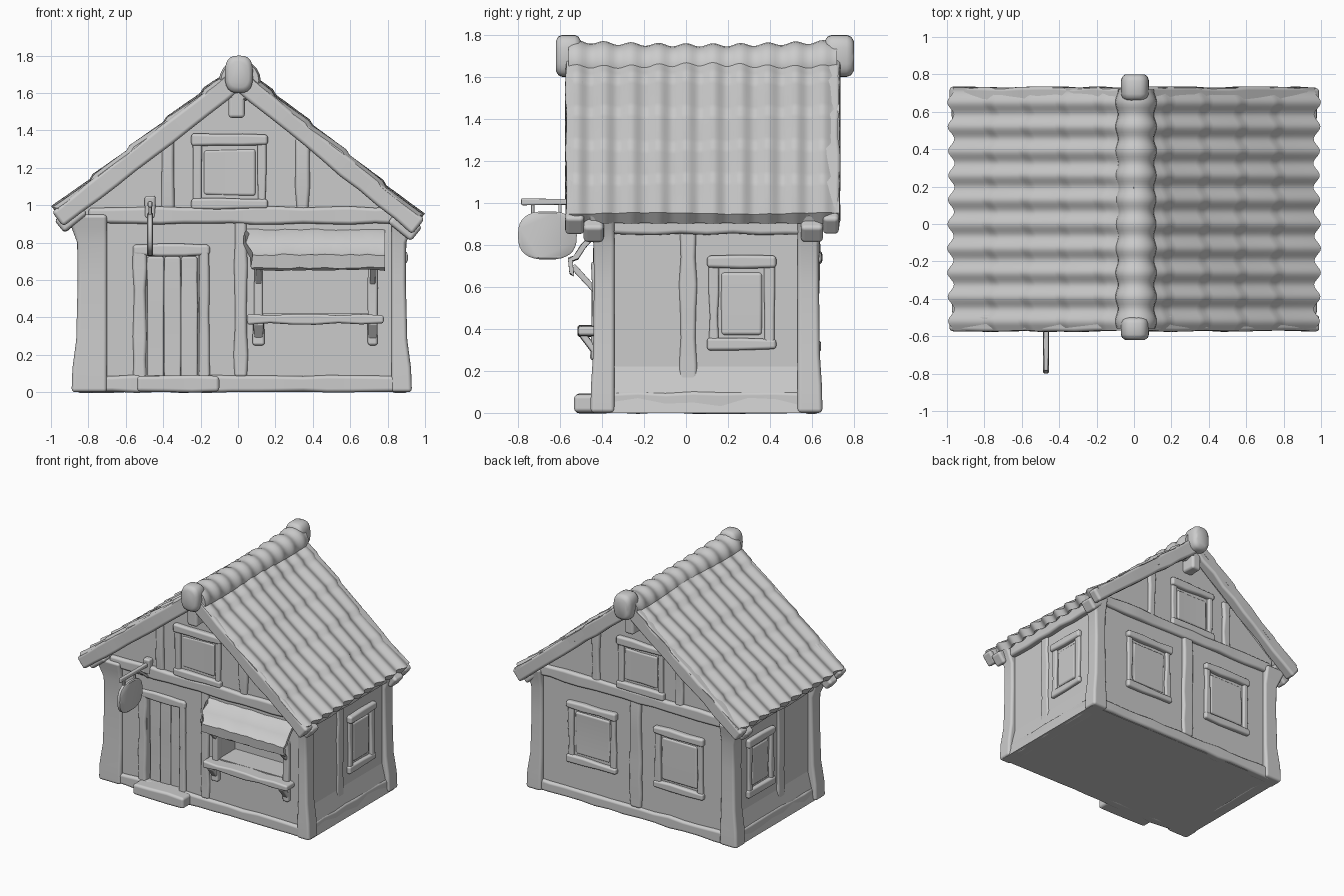
import bpy, bmesh, math, random
from mathutils import Vector

if "Cube" in bpy.data.objects:
    bpy.data.objects.remove(bpy.data.objects["Cube"])

random.seed(4)
FRONT, BACK, LEFT, RIGHT = -0.42, 0.61, -0.82, 0.87


def finish(o, bevel):
    if bevel:
        m = o.modifiers.new("round", 'BEVEL')
        m.width, m.segments, m.harden_normals = bevel, 3, True
        m.limit_method, m.angle_limit = 'ANGLE', math.radians(40)
        o.data.shade_smooth()
    else:
        bpy.ops.object.select_all(action='DESELECT')
        o.select_set(True)
        bpy.context.view_layer.objects.active = o
        bpy.ops.object.shade_smooth_by_angle(angle=math.radians(40))


def loft(name, rings, bevel=0.0):
    bm = bmesh.new()
    vs = [[bm.verts.new(p) for p in r] for r in rings]
    n = len(rings[0])
    for a, b in zip(vs, vs[1:]):
        for i in range(n):
            j = (i + 1) % n
            bm.faces.new((a[i], a[j], b[j], b[i]))
    bm.faces.new(vs[0][::-1])
    bm.faces.new(vs[-1])
    bmesh.ops.recalc_face_normals(bm, faces=bm.faces)
    me = bpy.data.meshes.new(name)
    bm.to_mesh(me)
    bm.free()
    o = bpy.data.objects.new(name, me)
    bpy.context.collection.objects.link(o)
    finish(o, bevel)
    return o


def beam(name, p0, p1, w, d, side, wob=0.005, bevel=None):
    # hand-hewn beam: w across the side vector, d across the remaining axis
    p0, p1, s = Vector(p0), Vector(p1), Vector(side)
    ax = p1 - p0
    t = ax.cross(s).normalized()
    n = max(1, int(ax.length / 0.12))
    wob = min(wob, w * 0.1, d * 0.1)
    rings = []
    for i in range(n + 1):
        c = p0 + ax * i / n
        a, b = w / 2 + random.uniform(-wob, wob), d / 2 + random.uniform(-wob, wob)
        rings.append([c + s * u * a + t * v * b for u, v in ((-1, -1), (1, -1), (1, 1), (-1, 1))])
    return loft(name, rings, bevel or min(0.02, 0.28 * min(w, d)))


def block(name, x0, x1, y0, y1, z0, z1, wob=0.005):
    lo, hi = (x0, y0, z0), (x1, y1, z1)
    size = [b - a for a, b in zip(lo, hi)]
    k = size.index(max(size))
    p0 = [(a + b) / 2 for a, b in zip(lo, hi)]
    p1 = list(p0)
    p0[k], p1[k] = lo[k], hi[k]
    j, m = (k + 1) % 3, (k + 2) % 3
    side = [0, 0, 0]
    side[j] = 1
    return beam(name, p0, p1, size[j], size[m], side, wob)


def on_wall(name, wall, u0, u1, z0, z1, out, depth=0.05):
    # block fixed to one of the four walls, standing out by `out`
    if wall == 'front':
        return block(name, u0, u1, FRONT - out, FRONT + depth, z0, z1)
    if wall == 'back':
        return block(name, u0, u1, BACK - depth, BACK + out, z0, z1)
    if wall == 'left':
        return block(name, LEFT - out, LEFT + depth, u0, u1, z0, z1)
    return block(name, RIGHT - depth, RIGHT + out, u0, u1, z0, z1)


def window(wall, u0, u1, z0, z1):
    n, f = wall + "_window", 0.045
    on_wall(n + "_jamb_a", wall, u0, u0 + f, z0, z1, 0.02)
    on_wall(n + "_jamb_b", wall, u1 - f, u1, z0, z1, 0.02)
    on_wall(n + "_lintel", wall, u0 - 0.01, u1 + 0.01, z1 - 0.03, z1 + 0.03, 0.035)
    on_wall(n + "_sill", wall, u0 - 0.01, u1 + 0.01, z0 - 0.03, z0 + 0.025, 0.03)
    on_wall(n + "_shutter", wall, u0 + f + 0.01, u1 - f - 0.01, z0 + 0.04, z1 - 0.05, 0.008)


# House body with recesses for door and shop window
outline = [(-0.87, 0), (0.92, 0), (0.9, 0.1), (RIGHT, 0.22), (RIGHT, 0.99), (0, 1.69),
           (LEFT, 1.03), (LEFT, 0.22), (-0.85, 0.1)]
body = loft("house_body", [[(x, y, z) for x, z in outline] for y in (FRONT, BACK)])
body.data.shade_flat()
for nm, x0, x1, depth, z0, z1 in (("door_cutter", -0.49, -0.21, 0.04, 0.07, 0.73),
                                  ("shop_cutter", 0.13, 0.70, 0.2, 0.42, 0.68)):
    c = loft(nm, [[(x0, y, z0), (x1, y, z0), (x1, y, z1), (x0, y, z1)]
                  for y in (FRONT - 0.2, FRONT + depth)])
    c.data.shade_flat()
    c.hide_render = True
    c.hide_viewport = True
    m = body.modifiers.new(nm, 'BOOLEAN')
    m.object, m.operation, m.solver = c, 'DIFFERENCE', 'EXACT'

# Corner posts, flared at foot and head
levels = [(0, 0.0), (0.13, 0.005), (0.28, 0.025), (0.6, 0.033), (0.8, 0.03), (0.88, 0.0), (0.95, -0.03)]
for nm, xo, xi, yo, yi in (("front_left", -0.89, -0.70, -0.455, -0.33),
                           ("front_right", 0.93, 0.82, -0.455, -0.34),
                           ("back_left", -0.89, -0.74, 0.65, 0.53),
                           ("back_right", 0.93, 0.80, 0.65, 0.53)):
    sx, sy = (1 if xo > 0 else -1), (1 if yo > 0 else -1)
    loft(nm + "_corner_post",
         [[(xo - sx * t, yo - sy * t * 0.5, z), (xi, yo - sy * t * 0.5, z), (xi, yi, z), (xo - sx * t, yi, z)]
          for z, t in levels], 0.02)

# Horizontal timbers
for wall in ('front', 'back'):
    on_wall(wall + "_cross_beam", wall, -0.8, 0.86, 0.9, 0.99, 0.03)
    on_wall(wall + "_base_beam", wall, -0.8, 0.86, 0.0, 0.09, 0.025)
for wall in ('left', 'right'):
    on_wall(wall + "_wall_plate", wall, -0.4, 0.6, 0.85, 0.95, 0.045)
    on_wall(wall + "_base_beam", wall, -0.36, 0.56, 0.0, 0.1, 0.04)
    on_wall(wall + "_middle_post", wall, -0.03, 0.05, 0.1, 0.87, 0.015)
    window(wall, 0.11, 0.42, 0.33, 0.72)

# Gable framing and windows on both gables
for wall in ('front', 'back'):
    on_wall(wall + "_gable_post_a", wall, -0.41, -0.34, 0.97, 1.36, 0.02)
    on_wall(wall + "_gable_post_b", wall, 0.31, 0.38, 0.97, 1.36, 0.02)
    window(wall, -0.24, 0.15, 1.01, 1.35)
on_wall("back_middle_post", 'back', -0.05, 0.05, 0.08, 0.92, 0.025)
window('back', -0.58, -0.17, 0.32, 0.74)
window('back', 0.17, 0.58, 0.32, 0.74)

# Door
on_wall("door_post_left", 'front', -0.56, -0.49, 0.05, 0.79, 0.018)
on_wall("door_post_right", 'front', -0.21, -0.15, 0.05, 0.79, 0.018)
on_wall("door_lintel", 'front', -0.56, -0.15, 0.73, 0.79, 0.022)
on_wall("front_middle_post", 'front', -0.02, 0.05, 0.08, 0.92, 0.018)
for i in range(3):
    x = -0.485 + 0.09 * i
    block("door_plank", x, x + 0.089, FRONT + 0.022, FRONT + 0.06, 0.07, 0.725, 0.002)
block("doorstep", -0.54, -0.10, -0.53, -0.4, 0, 0.09)

# Shop counter, frame and awning
block("shop_counter", 0.05, 0.78, -0.515, -0.38, 0.365, 0.415)
for x in (0.11, 0.72):
    block("shop_jamb", x - 0.025, x + 0.025, FRONT - 0.03, FRONT + 0.04, 0.4, 0.72)
    block("counter_bracket", x - 0.03, x + 0.03, FRONT - 0.035, FRONT + 0.02, 0.25, 0.38)
    beam("counter_brace", (x, -0.43, 0.29), (x, -0.495, 0.375), 0.05, 0.035, (1, 0, 0))
    beam("awning_strut", (x, -0.43, 0.58), (x, -0.54, 0.70), 0.03, 0.025, (1, 0, 0))
line = [(-0.41, 0.875), (-0.455, 0.85), (-0.50, 0.80), (-0.535, 0.745), (-0.562, 0.735), (-0.555, 0.665)]
under = [(y + 0.022, z - 0.012) for y, z in reversed(line)]
rings = []
for i in range(17):
    ring = []
    for y, z in line + under:
        x = 0.055 + 0.73 * i / 16
        x += 0.025 * math.sin(z * 70) * (i == 0)
        ring.append((x, y, z + random.uniform(-0.004, 0.004)))
    rings.append(ring)
loft("awning", rings)

# Corrugated tile roof, two slopes
PITCH = 0.13
for nm, sx, x_end, z_end in (("left_roof", -1, 0.975, 0.985), ("right_roof", 1, 0.975, 0.945)):
    slope = Vector((sx * x_end, 0, z_end - 1.745))
    up = Vector((-slope.z * sx, 0, slope.x * sx)).normalized()
    rings = []
    for i in range(101):
        y = -0.57 + 1.3 * i / 100
        rib = math.cos(2 * math.pi * (y + 0.52) / PITCH)
        top, low = [], []
        for k in range(41):
            s = k / 40
            p = Vector((0, y, 1.745)) + slope * s * (1 + 0.01 * rib)
            step = (s * 5) % 1 if s < 1 else 1
            top.append(p + up * (0.012 * rib * min(1, s * 8) + 0.013 * (step - 0.5)
                                 + 0.005 * math.sin(9 * s + 7 * y)))
            if k % 4 == 0:
                low.append(p - up * (0.055 - 0.008 * rib))
        rings.append(top + low[::-1])
    loft(nm, rings)
    # Barge beams along the gable edges, and eave bracket ends
    for tag, y in (("front", -0.53), ("back", 0.69)):
        beam(nm + "_" + tag + "_barge_beam", (0, y, 1.672), (sx * 0.965, y, z_end - 0.06), 0.085, 0.105,
             (0, 1, 0))
    for y in (-0.44, 0.6):
        beam(nm + "_rafter_end", (sx * 0.83, y, z_end), (sx * 0.955, y, z_end - 0.1),
             0.1, 0.09, (0, 1, 0))

# Beaded ridge with end caps and projecting ridge pole
rings = []
for i in range(79):
    y = -0.56 + 1.28 * i / 78
    r = 0.104 + 0.008 * math.cos(2 * math.pi * (y + 0.52) / PITCH)
    zc = 1.648 + 0.02 * ((y - 0.08) / 0.65) ** 2
    rings.append([(0.01 + r * math.cos(a), y, zc + r * math.sin(a))
                  for a in (2 * math.pi * j / 20 for j in range(20))])
loft("ridge_tiles", rings)
for tag, y0, y1 in (("front", -0.62, -0.50), ("back", 0.66, 0.80)):
    rings = []
    for t, w in ((0, 0.7), (0.1, 0.92), (0.25, 1), (0.75, 1), (0.9, 0.92), (1, 0.7)):
        rings.append([(0.005 + 0.075 * w * math.copysign(abs(math.cos(a)) ** 0.7, math.cos(a)),
                       y0 + (y1 - y0) * t,
                       1.70 + 0.1 * w * math.copysign(abs(math.sin(a)) ** 0.7, math.sin(a)))
                      for a in (2 * math.pi * j / 24 for j in range(24))])
    loft(tag + "_ridge_cap", rings)
block("ridge_pole", -0.05, 0.035, -0.56, 0.72, 1.47, 1.6)

# Hanging sign on an iron arm
X = -0.47
block("sign_arm", X - 0.013, X + 0.013, -0.785, -0.40, 0.99, 1.02, 0.002)
block("sign_arm_plate", X - 0.025, X + 0.025, -0.46, -0.40, 0.93, 1.05)
beam("sign_arm_brace", (X, -0.43, 0.9), (X, -0.56, 1.0), 0.02, 0.02, (1, 0, 0))
for y in (-0.73, -0.60):
    block("sign_hook", X - 0.008, X + 0.008, y - 0.008, y + 0.008, 0.93, 1.0, 0.001)
rings = []
for dx, w in ((-0.016, 0.94), (-0.01, 1), (0.01, 1), (0.016, 0.94)):
    rings.append([(X + dx, -0.66 + 0.14 * w * math.copysign(abs(math.cos(a)) ** 0.75, math.cos(a)),
                   0.845 + 0.115 * w * math.copysign(abs(math.sin(a)) ** 0.75, math.sin(a)))
                  for a in (2 * math.pi * j / 32 for j in range(32))])
loft("sign_board", rings)
